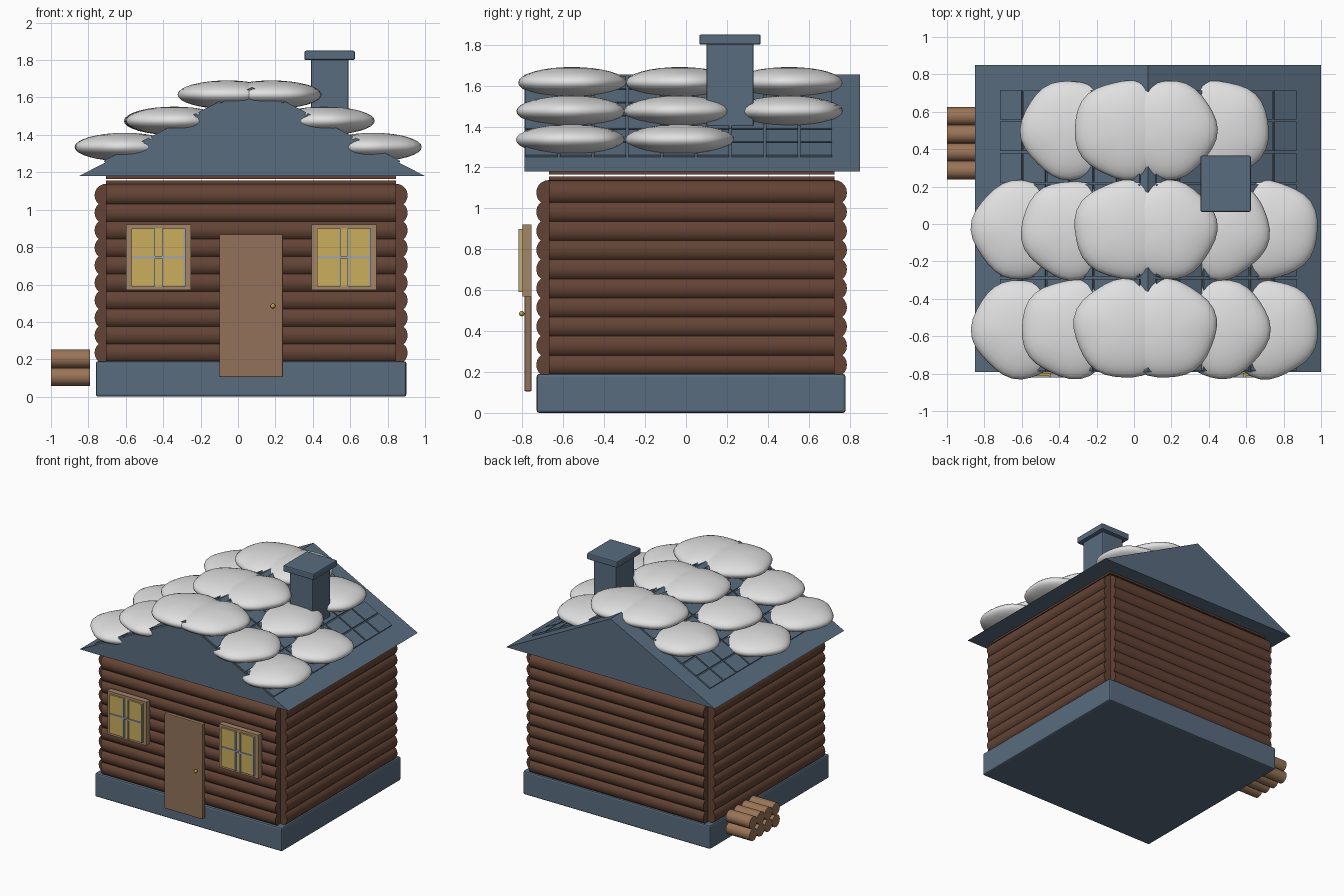
import bpy, bmesh, math
from mathutils import Vector, Matrix

cube = bpy.data.objects.get("Cube")
if cube:
    bpy.data.objects.remove(cube, do_unlink=True)


def material(name, rgb):
    m = bpy.data.materials.new(name)
    m.use_nodes = True
    m.diffuse_color = (*rgb, 1)
    m.node_tree.nodes["Principled BSDF"].inputs["Base Color"].default_value = (*rgb, 1)
    return m


SLATE = material("slate blue", (0.10, 0.15, 0.21))
BARK = material("dark wood", (0.125, 0.056, 0.035))
DOOR = material("door wood", (0.29, 0.17, 0.10))
TRIM = material("light wood", (0.37, 0.24, 0.14))
FIREWOOD = material("cut wood", (0.32, 0.175, 0.095))
GLASS = material("warm yellow", (0.60, 0.43, 0.11))
BARS = material("window grey", (0.36, 0.38, 0.40))
SNOW = material("snow white", (0.75, 0.75, 0.75))
BRASS = material("brass", (0.45, 0.34, 0.06))


def finish(name, bm, mat, bevel=0, smooth=None):
    mesh = bpy.data.meshes.new(name)
    bmesh.ops.recalc_face_normals(bm, faces=bm.faces[:])
    bm.to_mesh(mesh)
    bm.free()
    mesh.materials.append(mat)
    obj = bpy.data.objects.new(name, mesh)
    bpy.context.collection.objects.link(obj)
    if bevel:
        mod = obj.modifiers.new("soft edges", "BEVEL")
        mod.width, mod.segments = bevel, 2
    if smooth:
        bpy.ops.object.select_all(action="DESELECT")
        obj.select_set(True)
        bpy.context.view_layer.objects.active = obj
        bpy.ops.object.shade_smooth_by_angle(angle=math.radians(smooth))
    return obj


def add_box(bm, x, y, z, matrix=Matrix()):
    centre = [(a + b) / 2 for a, b in (x, y, z)]
    size = [b - a for a, b in (x, y, z)]
    bmesh.ops.create_cube(bm, size=1, matrix=matrix @ Matrix.Translation(centre) @ Matrix.Diagonal((*size, 1)))


def box(name, x, y, z, mat, bevel=0):
    bm = bmesh.new()
    add_box(bm, x, y, z)
    return finish(name, bm, mat, bevel)


def add_log(bm, start, end, radius, sides=20):
    a, b = Vector(start), Vector(end)
    turn = (b - a).to_track_quat("Z", "Y").to_matrix().to_4x4()
    bmesh.ops.create_cone(bm, cap_ends=True, segments=sides, radius1=radius, radius2=radius,
                          depth=(b - a).length, matrix=Matrix.Translation((a + b) / 2) @ turn)


# Foundation and wall core
box("foundation", (-0.76, 0.9), (-0.73, 0.78), (0, 0.19), SLATE, 0.012)
L, R, F, B = -0.705, 0.845, -0.67, 0.725
box("wall_core", (L, R), (F, B), (0.15, 1.155), BARK)
box("ceiling_board", (L, R), (F, B), (1.165, 1.185), BARK)

# Stacked log walls
walls = {
    "front_logs": ((L, F), (R, F)),
    "back_logs": ((L, B), (R, B)),
    "right_logs": ((L, F), (L, B)),
    "left_logs": ((R, F), (R, B)),
}
for name, (a, b) in walls.items():
    bm = bmesh.new()
    for i in range(10):
        z = 0.235 + i * 0.0935
        add_log(bm, (*a, z), (*b, z), 0.062)
    finish(name, bm, BARK, smooth=40)

# Solid gabled roof
MID, HALF, EAVE, RIDGE = 0.075, 0.925, 1.18, 1.655
bm = bmesh.new()
profile = [(MID - HALF, EAVE), (MID + HALF, EAVE), (MID, RIDGE)]
face = bm.faces.new([bm.verts.new((x, -0.79, z)) for x, z in profile])
extruded = bmesh.ops.extrude_face_region(bm, geom=[face])["geom"]
bmesh.ops.translate(bm, vec=(0, 1.64, 0), verts=[v for v in extruded if isinstance(v, bmesh.types.BMVert)])
finish("roof", bm, SLATE)

# Roof tiles in a grid on each slope
pitch = math.atan2(RIDGE - EAVE, HALF)
slope = math.hypot(RIDGE - EAVE, HALF)
for side, name in ((1, "left_tiles"), (-1, "right_tiles")):
    bm = bmesh.new()
    down = Matrix.Translation((MID, 0, RIDGE)) @ Matrix.Rotation(side * pitch, 4, "Y")
    for row in range(6):
        far = slope - 0.155 - row * 0.142
        for col in range(9):
            y = -0.785 + col * 0.168
            x = sorted((side * far, side * (far - 0.13)))
            add_box(bm, x, (y, y + 0.156), (-0.01, 0.012), down)
    finish(name, bm, SLATE)

# Chimney
box("chimney_stack", (0.39, 0.59), (0.1, 0.33), (1.3, 1.81), SLATE, 0.006)
box("chimney_cap", (0.355, 0.625), (0.065, 0.365), (1.8, 1.85), SLATE, 0.008)

# Snow mounds: three tiers per slope, the rear row has no lowest tier
tiers = [(0.117, 1.615), (0.4, 1.475), (0.662, 1.335)]
for row, y in enumerate((-0.56, -0.03, 0.505)):
    for t, (reach, z) in enumerate(tiers[:2] if row == 2 else tiers):
        for side in (-1, 1):
            bm = bmesh.new()
            bmesh.ops.create_uvsphere(bm, u_segments=32, v_segments=16, radius=1)
            for v in bm.verts:
                angle = math.atan2(v.co.y, v.co.x)
                lump = 1 + 0.025 * math.sin(5 * angle + row + 2 * t) + 0.015 * math.sin(3 * angle + side)
                v.co = Vector((v.co.x * 0.262 * lump, v.co.y * 0.265 * lump, v.co.z * 0.076))
            bmesh.ops.translate(bm, vec=(0.06 + side * reach, y, z), verts=bm.verts[:])
            finish(f"snow_mound_{row}_{t}_{'left' if side > 0 else 'right'}", bm, SNOW, smooth=80)

# Door and knob
box("door", (-0.1, 0.24), (-0.79, -0.755), (0.105, 0.87), DOOR, 0.006)
bm = bmesh.new()
bmesh.ops.create_uvsphere(bm, u_segments=16, v_segments=8, radius=0.013,
                          matrix=Matrix.Translation((0.187, -0.803, 0.485)))
finish("door_knob", bm, BRASS, smooth=80)

# Windows: frame, lit panes and thin bars
for name, x in (("right", -0.425), ("left", 0.567)):
    bm = bmesh.new()
    for s in (-1, 1):
        add_box(bm, sorted((x + s * 0.142, x + s * 0.174)), (-0.8, -0.755), (0.57, 0.92))
        add_box(bm, (x - 0.145, x + 0.145), (-0.8, -0.755),
                sorted((0.745 + s * 0.148, 0.745 + s * 0.175)))
    finish(name + "_window_frame", bm, TRIM)
    bm = bmesh.new()
    for s in (-1, 1):
        add_box(bm, sorted((x + s * 0.02, x + s * 0.145)), (-0.812, -0.765), (0.59, 0.9))
    add_box(bm, (x - 0.02, x + 0.02), (-0.8, -0.765), (0.59, 0.9))
    finish(name + "_window_panes", bm, GLASS)
    bm = bmesh.new()
    for dx in (-0.023, 0.023, 0.138):
        add_box(bm, (x + dx - 0.005, x + dx + 0.005), (-0.82, -0.77), (0.59, 0.9))
    add_box(bm, (x - 0.145, x + 0.145), (-0.82, -0.77), (0.74, 0.752))
    finish(name + "_window_bars", bm, BARS)

# Firewood stack
bm = bmesh.new()
for row in range(2):
    for col in range(4):
        y, z = 0.288 + col * 0.096, 0.107 + row * 0.096
        add_log(bm, (-1, y, z), (-0.79, y, z), 0.049, 16)
finish("firewood", bm, FIREWOOD, smooth=40)
